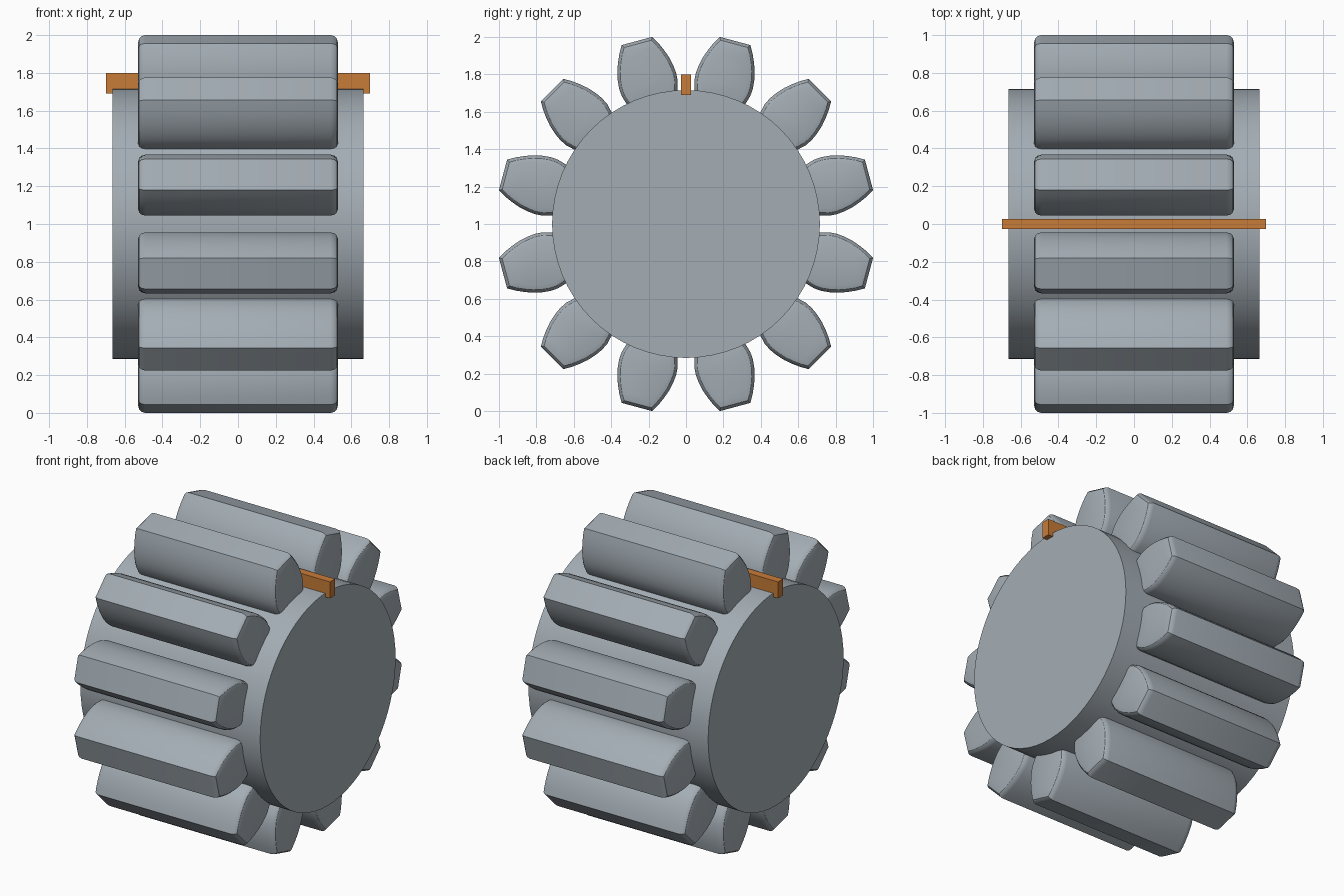
import bpy, bmesh, math
from mathutils import Vector, Matrix

cube = bpy.data.objects.get("Cube")
if cube:
    bpy.data.objects.remove(cube, do_unlink=True)

CENTRE = Vector((0, 0, 1))
TEETH = 12


def material(name, colour):
    mat = bpy.data.materials.new(name)
    mat.use_nodes = True
    mat.diffuse_color = colour
    mat.node_tree.nodes["Principled BSDF"].inputs["Base Color"].default_value = colour
    return mat


def finish(bm, name, mat, smooth_angle=None):
    bmesh.ops.recalc_face_normals(bm, faces=bm.faces)
    mesh = bpy.data.meshes.new(name)
    bm.to_mesh(mesh)
    bm.free()
    mesh.materials.append(mat)
    obj = bpy.data.objects.new(name, mesh)
    bpy.context.collection.objects.link(obj)
    if smooth_angle:
        bpy.ops.object.select_all(action='DESELECT')
        obj.select_set(True)
        bpy.context.view_layer.objects.active = obj
        bpy.ops.object.shade_smooth_by_angle(angle=math.radians(smooth_angle))
    return obj


def inset(points, d):
    """Shrink a closed outline by d, keeping its edges parallel."""
    result = []
    for i, p in enumerate(points):
        e1 = (p - points[i - 1]).normalized()
        e2 = (points[(i + 1) % len(points)] - p).normalized()
        n1, n2 = Vector((-e1.y, e1.x)), Vector((-e2.y, e2.x))
        result.append(p + (n1 + n2) * d / (1 + n1.dot(n2)))
    return result


steel = material("steel grey", (0.37, 0.42, 0.46, 1))
orange = material("key orange", (0.58, 0.20, 0.04, 1))

# Hub: wide cylinder along x
bm = bmesh.new()
bmesh.ops.create_cone(bm, cap_ends=True, segments=64, radius1=0.716, radius2=0.716,
                      depth=1.33,
                      matrix=Matrix.Translation(CENTRE) @ Matrix.Rotation(math.pi / 2, 4, 'Y'))
finish(bm, "hub", steel, 30)

# Tooth outline: half width against radius, mirrored to a counterclockwise loop
flank = [(0.125, 0.66), (0.143, 0.71), (0.155, 0.75), (0.158, 0.79), (0.154, 0.835),
         (0.143, 0.885), (0.127, 0.93), (0.108, 0.972), (0.085, 1.013)]
outline = [Vector(p) for p in flank] + [Vector((-w, r)) for w, r in reversed(flank)]

# Rounded ends: distance along x and inset of each section
end = [(0.49, 0), (0.51, 0.005), (0.523, 0.016), (0.53, 0.04)]
sections = [(-x, d) for x, d in reversed(end)] + end

# Teeth evenly spaced around the hub
for k in range(TEETH):
    angle = 2 * math.pi * (k + 0.5) / TEETH
    turn = Matrix.Translation(CENTRE) @ Matrix.Rotation(angle, 4, 'X')
    bm = bmesh.new()
    rings = [[bm.verts.new(turn @ Vector((x, p.x, p.y))) for p in inset(outline, d)]
             for x, d in sections]
    count = len(outline)
    for a, b in zip(rings, rings[1:]):
        for i in range(count):
            j = (i + 1) % count
            bm.faces.new((a[i], a[j], b[j], b[i]))
    bm.faces.new(rings[0])
    bm.faces.new(rings[-1])
    finish(bm, f"tooth_{k + 1}", steel, 28)

# Key: bar let into the top of the hub between two teeth
bm = bmesh.new()
bmesh.ops.create_cube(bm, size=1, matrix=Matrix.Translation((0, 0, 1.745))
                      @ Matrix.Diagonal((1.4, 0.054, 0.11, 1)))
finish(bm, "key", orange)
